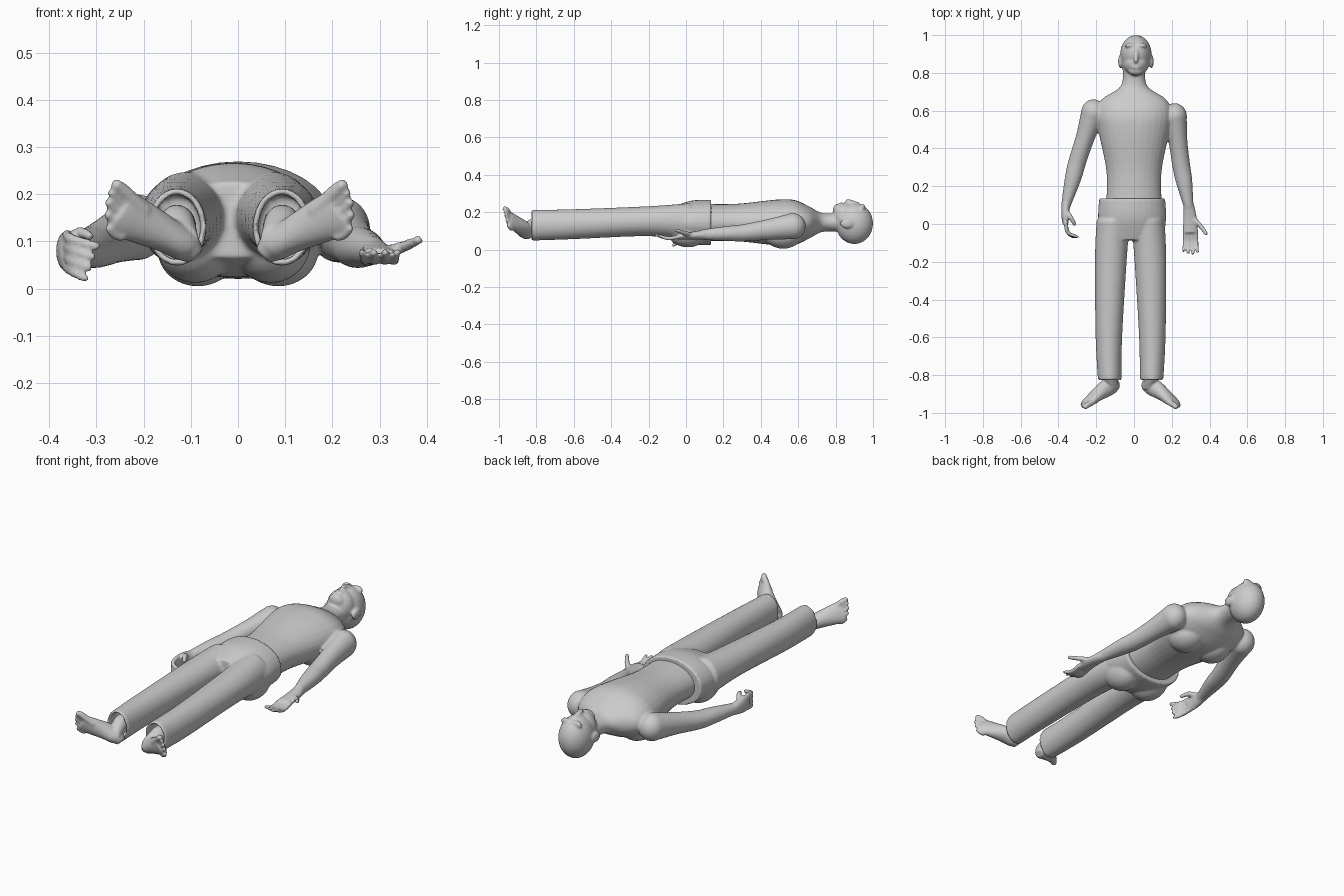
import bpy, bmesh, math
from mathutils import Vector, Matrix

cube = bpy.data.objects.get("Cube")
if cube:
    bpy.data.objects.remove(cube, do_unlink=True)

grey = bpy.data.materials.new("plain grey")
grey.use_nodes = True
grey.diffuse_color = (0.6, 0.6, 0.6, 1)
grey.node_tree.nodes["Principled BSDF"].inputs["Base Color"].default_value = grey.diffuse_color

ALONG_BODY = Vector((0, 1, 0))
UP = Vector((0, 0, 1))
LEG_MIDLINE = -.018  # the legs are spread evenly about this line


def spline(stations, steps=5):
    """Resample sections (x, y, z, half width, half height) smoothly."""
    points = [Vector(station) for station in stations]
    slopes = []
    for i in range(len(points)):
        before, after = points[max(i - 1, 0)], points[min(i + 1, len(points) - 1)]
        slopes.append((after - before) / 2)
    result = []
    for start, end, leave, arrive in zip(points, points[1:], slopes, slopes[1:]):
        for step in range(steps):
            t = step / steps
            ease = t * t * (3 - 2 * t)
            result.append(start.lerp(end, ease)
                          + leave * (t * (1 - t) ** 2) - arrive * (t * t * (1 - t)))
    return result + [points[-1]]


def loft(bm, sections, axis=None, sides=32):
    """Skin oval sections, square to the path or to a fixed axis."""
    centres = [Vector(section[:3]) for section in sections]
    last = len(centres) - 1
    rings = []
    for i, (centre, section) in enumerate(zip(centres, sections)):
        width, height = section[3:]
        along = axis or (centres[min(i + 1, last)] - centres[max(i - 1, 0)]).normalized()
        side = along.cross(UP).normalized()
        above = side.cross(along)
        angles = [math.tau * k / sides for k in range(sides)]
        rings.append([bm.verts.new(centre + side * width * math.cos(angle)
                                   + above * height * math.sin(angle)) for angle in angles])
    for lower, upper in zip(rings, rings[1:]):
        for k in range(sides):
            bm.faces.new((lower[k - 1], lower[k], upper[k], upper[k - 1]))
    bm.faces.new(rings[0])
    bm.faces.new(rings[-1])


def ball(bm, centre, radii):
    placement = Matrix.Translation(centre) @ Matrix.Diagonal((*radii, 1))
    bmesh.ops.create_uvsphere(bm, u_segments=32, v_segments=16, radius=1, matrix=placement)


def digit(bm, thickness, base, joint, tip):
    """A tapered finger or toe with a rounded end."""
    slim = thickness * .8
    loft(bm, spline([(*base, thickness, thickness), (*joint, thickness, thickness),
                     (*tip, slim, slim)]), sides=12)
    ball(bm, tip, (slim, slim, slim))


def arm(bm, shoulder, elbow, wrist):
    """Deltoid, upper arm, elbow, forearm and wrist share one profile."""
    shoulder, elbow, wrist = Vector(shoulder), Vector(elbow), Vector(wrist)
    ball(bm, shoulder, (.065, .07, .07))
    loft(bm, spline([(*shoulder, .065, .07),
                     (*shoulder.lerp(elbow, .5), .05, .055),
                     (*elbow, .047, .046),
                     (*elbow.lerp(wrist, .4), .043, .04),
                     (*wrist, .025, .028)]))


def fuse(bm, name, voxel):
    """Melt overlapping volumes into one smooth skin."""
    bmesh.ops.recalc_face_normals(bm, faces=bm.faces)
    mesh = bpy.data.meshes.new(name)
    bm.to_mesh(mesh)
    bm.free()
    mesh.materials.append(grey)
    part = bpy.data.objects.new(name, mesh)
    bpy.context.collection.objects.link(part)
    remesh = part.modifiers.new("Fuse", "REMESH")
    remesh.mode = "VOXEL"
    remesh.voxel_size = voxel
    remesh.use_smooth_shade = True
    soften = part.modifiers.new("Soften", "SMOOTH")
    soften.factor = .5
    soften.iterations = 3


# Torso, shoulders and neck
body = bmesh.new()
torso = [(.06, .15, .1), (.27, .145, .1), (.48, .186, .122), (.58, .2, .12),
         (.66, .17, .085), (.73, .07, .05), (.83, .06, .05)]
loft(body, spline([(0, y, .145, width, depth) for y, width, depth in torso]), ALONG_BODY)

# Skull, jaw, nose and mouth
face_x = .01
ball(body, (face_x, .9, .14), (.083, .1, .11))
ball(body, (face_x, .85, .17), (.07, .065, .08))
ball(body, (face_x, .81, .21), (.04, .025, .035))
ball(body, (face_x, .83, .24), (.025, .012, .013))
digit(body, .014, (face_x, .92, .24), (face_x, .89, .25), (face_x, .865, .26))

# Paired shoulder blades, brows, eyes and ears
for side in (-1, 1):
    ball(body, (side * .085, .52, .08), (.085, .1, .075))
    ball(body, (face_x + side * .03, .945, .225), (.03, .012, .02))
    ball(body, (face_x + side * .035, .92, .22), (.016, .01, .016))
    ball(body, (face_x + side * .082, .86, .14), (.012, .036, .026))

# Right arm, its hand turned edge on with curled fingers
arm(body, (-.215, .59, .13), (-.3, .33, .09), (-.36, .1, .08))
loft(body, spline([(-.358, .12, .08, .025, .03), (-.365, .05, .08, .02, .042),
                   (-.362, 0, .08, .015, .042)]))
for i in range(4):
    z = .115 - i * .023
    digit(body, .011, (-.363, .01, z), (-.35, -.045, z - .01), (-.3 - i * .008, -.068, z - .024))
digit(body, .013, (-.36, .07, .1), (-.335, .035, .118), (-.315, 0, .112))

# Left arm, its hand open with the palm up
arm(body, (.215, .57, .125), (.25, .31, .09), (.29, .09, .08))
loft(body, spline([(.288, .11, .08, .027, .028), (.297, .03, .075, .036, .02),
                   (.298, -.045, .07, .04, .016)]))
for i in range(4):
    x = .268 + i * .021
    spread = (i - 1.5) * .004
    tip_y = -.16 + abs(i - 1.7) * .01
    digit(body, .0105, (x, -.035, .07), (x, -.095, .06), (x + spread, tip_y, .077))
digit(body, .0125, (.308, .035, .078), (.348, -.005, .088), (.382, -.052, .103))
fuse(body, "bare_upper_body", .0065)

# Trousers: pelvis, seat and open-ended legs
trousers = bmesh.new()
pelvis = [(.135, .175, .122), (.03, .18, .117), (-.085, .165, .08)]
loft(trousers, spline([(-.01, y, .145, width, depth) for y, width, depth in pelvis]), ALONG_BODY)
leg = [(.092, .02, .148, .088, .1), (.105, -.2, .152, .084, .08),
       (.115, -.6, .136, .07, .08), (.111, -.825, .13, .062, .082)]
for side in (-1, 1):
    ball(trousers, (side * .08 - .01, .01, .1), (.085, .11, .088))
    outside = spline([(LEG_MIDLINE + side * out, *rest) for out, *rest in leg])
    inside = [(x, y, z, width - .013, height - .013)
              for x, y, z, width, height in reversed(outside[-3:])]
    loft(trousers, outside + inside, ALONG_BODY)
fuse(trousers, "trousers", .0075)

# Feet: modelled flat, then turned outward with the sole facing forward
length = Vector((.675, -.38, .633)).normalized()
sole = Vector((-.3, -.9, -.25))
sole = (sole - length * sole.dot(length)).normalized()
pose = Matrix((length, sole.cross(length), -sole)).transposed().to_4x4()
pose.translation = (.06, -.885, .06)
for side, name in ((1, "left_foot"), (-1, "right_foot")):
    foot = bmesh.new()
    loft(foot, spline([(0, 0, .035, .02, .025), (.03, 0, .045, .034, .042),
                       (.08, -.01, .046, .038, .046), (.18, -.036, .024, .05, .024),
                       (.21, -.042, .016, .046, .015)]))
    for i in range(5):
        across = -.006 - i * .0195
        reach = .252 - i * i * .0034
        thickness = .011 if i else .016
        digit(foot, thickness, (.16, across * .9, .018), (reach - .02, across, .018),
              (reach, across, .014))
    foot.transform(pose)
    # Ankle rising into the trouser leg
    loft(foot, spline([(.111, -.74, .13, .041, .047), (.11, -.81, .128, .039, .046),
                       (.095, -.875, .1, .03, .035)]), ALONG_BODY)
    foot.transform(Matrix.Translation((LEG_MIDLINE, 0, 0)) @ Matrix.Diagonal((side, 1, 1, 1)))
    fuse(foot, name, .005)
